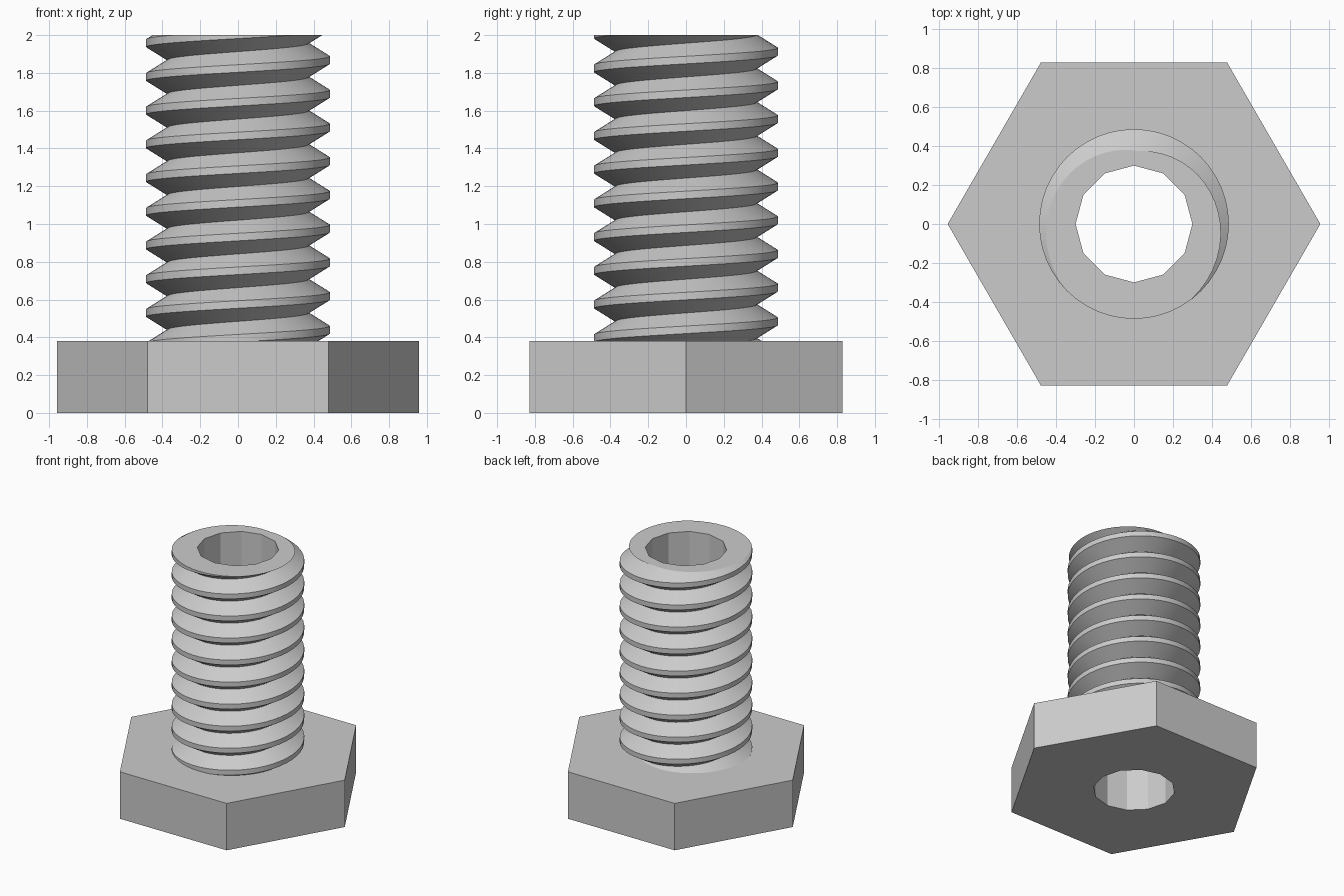
import bpy, bmesh, math

if "Cube" in bpy.data.objects:
    bpy.data.objects.remove(bpy.data.objects["Cube"])

HEAD_H, TOP = 0.38, 2.0
HEX_R, BORE_R = 0.957, 0.30
CREST_R, ROOT_R, PITCH = 0.487, 0.375, 0.1785
SEGS, TURNS = 48, 12

steel = bpy.data.materials.new("grey steel")
steel.diffuse_color = (0.6, 0.6, 0.6, 1)
steel.use_nodes = True
steel.node_tree.nodes["Principled BSDF"].inputs["Base Color"].default_value = steel.diffuse_color


def ring(bm, r, z, n):
    """Closed loop of n vertices with its edges."""
    vs = [bm.verts.new((r * math.cos(2 * math.pi * i / n),
                        r * math.sin(2 * math.pi * i / n), z)) for i in range(n)]
    return vs, [bm.edges.new((vs[i], vs[(i + 1) % n])) for i in range(n)]


def wall(bm, low, high, inward=False):
    """Side faces between two loops of equal count."""
    n = len(low)
    for i in range(n):
        j = (i + 1) % n
        f = [low[i], low[j], high[j], high[i]]
        bm.faces.new(f[::-1] if inward else f)


def cap(bm, edges, up):
    """Flat ring between an outer and an inner loop."""
    bmesh.ops.triangle_fill(bm, edges=edges, use_beauty=True, normal=(0, 0, up))
    for f in bm.faces:
        f.normal_update()
        if all(any(e == g for g in edges) or abs(e.verts[0].co.z - e.verts[1].co.z) < 1e-5
               for e in f.edges) and f.normal.z * up < 0 and \
                abs(f.calc_center_median().z - edges[0].verts[0].co.z) < 1e-4:
            f.normal_flip()


def finish(bm, name):
    me = bpy.data.meshes.new(name)
    bm.to_mesh(me)
    bm.free()
    me.materials.append(steel)
    ob = bpy.data.objects.new(name, me)
    bpy.context.collection.objects.link(ob)
    bpy.ops.object.select_all(action='DESELECT')
    ob.select_set(True)
    bpy.context.view_layer.objects.active = ob
    bpy.ops.object.shade_smooth_by_angle(angle=math.radians(25))
    return ob


# Hexagonal head with a twelve-sided bore, open under the shaft
bm = bmesh.new()
hex_low, hex_low_e = ring(bm, HEX_R, 0, 6)
hex_high, hex_high_e = ring(bm, HEX_R, HEAD_H, 6)
bore_low, bore_low_e = ring(bm, BORE_R, 0, 12)
bore_high, _ = ring(bm, BORE_R, HEAD_H, 12)
_, seat_e = ring(bm, 0.37, HEAD_H, SEGS)
wall(bm, hex_low, hex_high)
wall(bm, bore_low, bore_high, inward=True)
cap(bm, hex_low_e + bore_low_e, -1)
cap(bm, hex_high_e + seat_e, 1)
finish(bm, "hex_head")

# Threaded shaft: helical rows of flat crest and V root
bm = bmesh.new()
profile = [(CREST_R, -0.02), (CREST_R, 0.02), (ROOT_R, PITCH / 2)]
start = 0.44 - 2 * PITCH
cols = []
for j in range(SEGS):
    a = 2 * math.pi * j / SEGS
    cols.append([bm.verts.new((r * math.cos(a), r * math.sin(a),
                               start + PITCH * (t + j / SEGS) + dz))
                 for t in range(TURNS) for r, dz in profile])
for j in range(SEGS):
    a = cols[j]
    # the last column joins the first one a full turn higher
    b = cols[j + 1] if j + 1 < SEGS else cols[0][3:]
    for k in range(len(b) - 1):
        bm.faces.new((a[k], b[k], b[k + 1], a[k + 1]))

# Trim the thread flat at the top and just inside the head
for z, keep_below in ((TOP, True), (HEAD_H - 0.005, False)):
    bmesh.ops.bisect_plane(bm, geom=bm.verts[:] + bm.edges[:] + bm.faces[:], dist=1e-5,
                           plane_co=(0, 0, z), plane_no=(0, 0, 1),
                           clear_outer=keep_below, clear_inner=not keep_below)

# End face and bore through the shaft
rim = [e for e in bm.edges if e.is_boundary and all(v.co.z > TOP - 1e-4 for v in e.verts)]
low, _ = ring(bm, BORE_R, HEAD_H, 12)
high, high_e = ring(bm, BORE_R, TOP, 12)
wall(bm, low, high, inward=True)
cap(bm, rim + high_e, 1)
finish(bm, "threaded_shaft")
